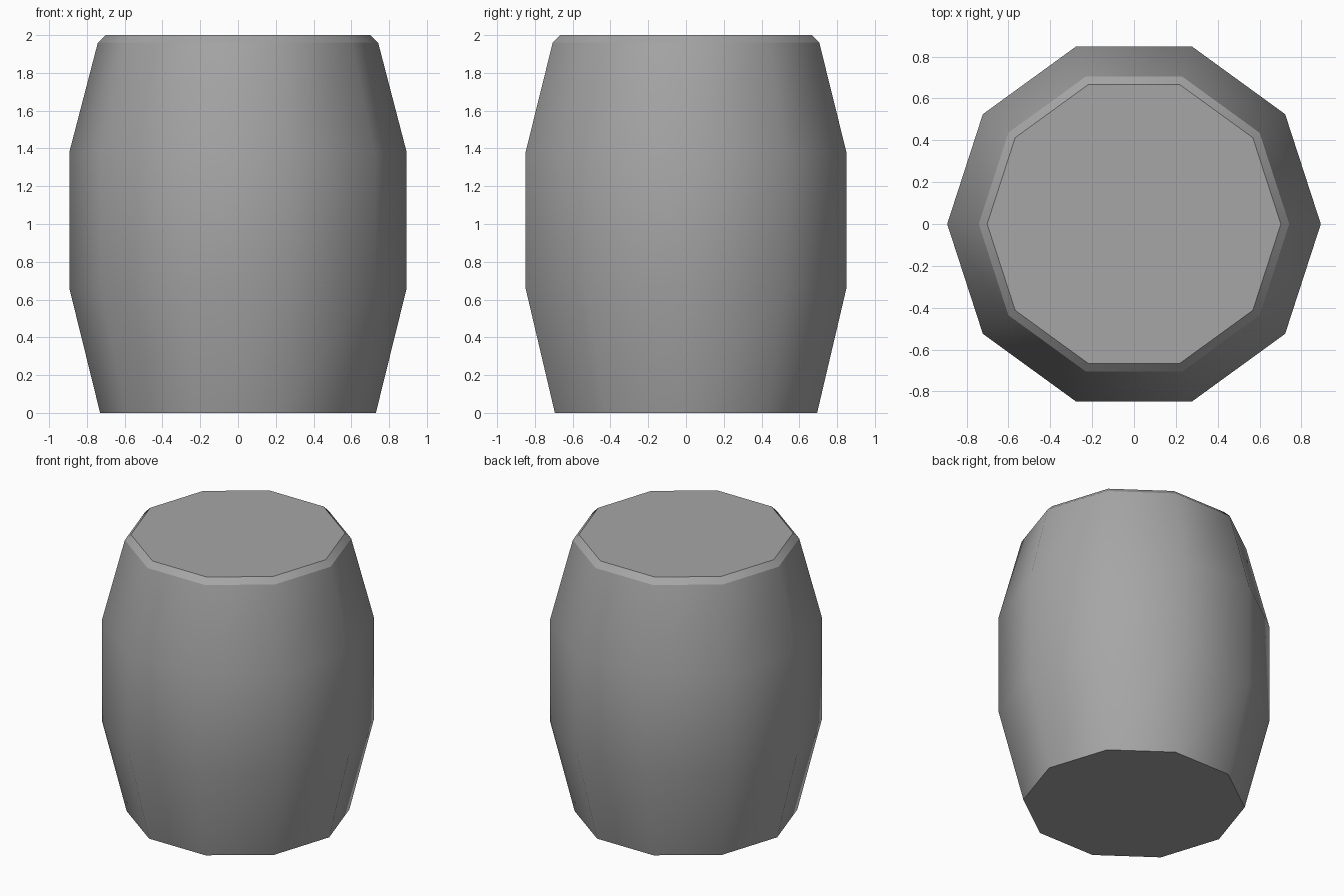
import bpy
import bmesh
from math import cos, sin, tau

default = bpy.data.objects.get("Cube")
if default:
    bpy.data.objects.remove(default, do_unlink=True)

# Plain grey material
grey = bpy.data.materials.new("grey")
grey.use_nodes = True
colour = (0.38, 0.38, 0.38, 1)
grey.diffuse_color = colour
grey.node_tree.nodes["Principled BSDF"].inputs["Base Color"].default_value = colour

# Barrel profile as (radius, height), from the base to the bevelled rim
SIDES = 10
PROFILE = [(0.73, 0), (0.893, 0.66), (0.893, 1.38), (0.742, 1.96), (0.702, 2)]

bm = bmesh.new()
rings = [[bm.verts.new((r * cos(tau * i / SIDES), r * sin(tau * i / SIDES), z))
          for i in range(SIDES)] for r, z in PROFILE]

# Smooth staves and rim bevel
for low, high in zip(rings, rings[1:]):
    for i in range(SIDES):
        j = (i + 1) % SIDES
        bm.faces.new((low[i], low[j], high[j], high[i])).smooth = True

# Flat base and lid
bm.faces.new(rings[0][::-1])
bm.faces.new(rings[-1])

# Hard edges around the base, the bevel and the lid
for ring in (rings[0], rings[-2], rings[-1]):
    for i in range(SIDES):
        bm.edges.get((ring[i - 1], ring[i])).smooth = False

mesh = bpy.data.meshes.new("barrel_body")
bm.to_mesh(mesh)
bm.free()
mesh.materials.append(grey)
barrel = bpy.data.objects.new("barrel_body", mesh)
bpy.context.collection.objects.link(barrel)
